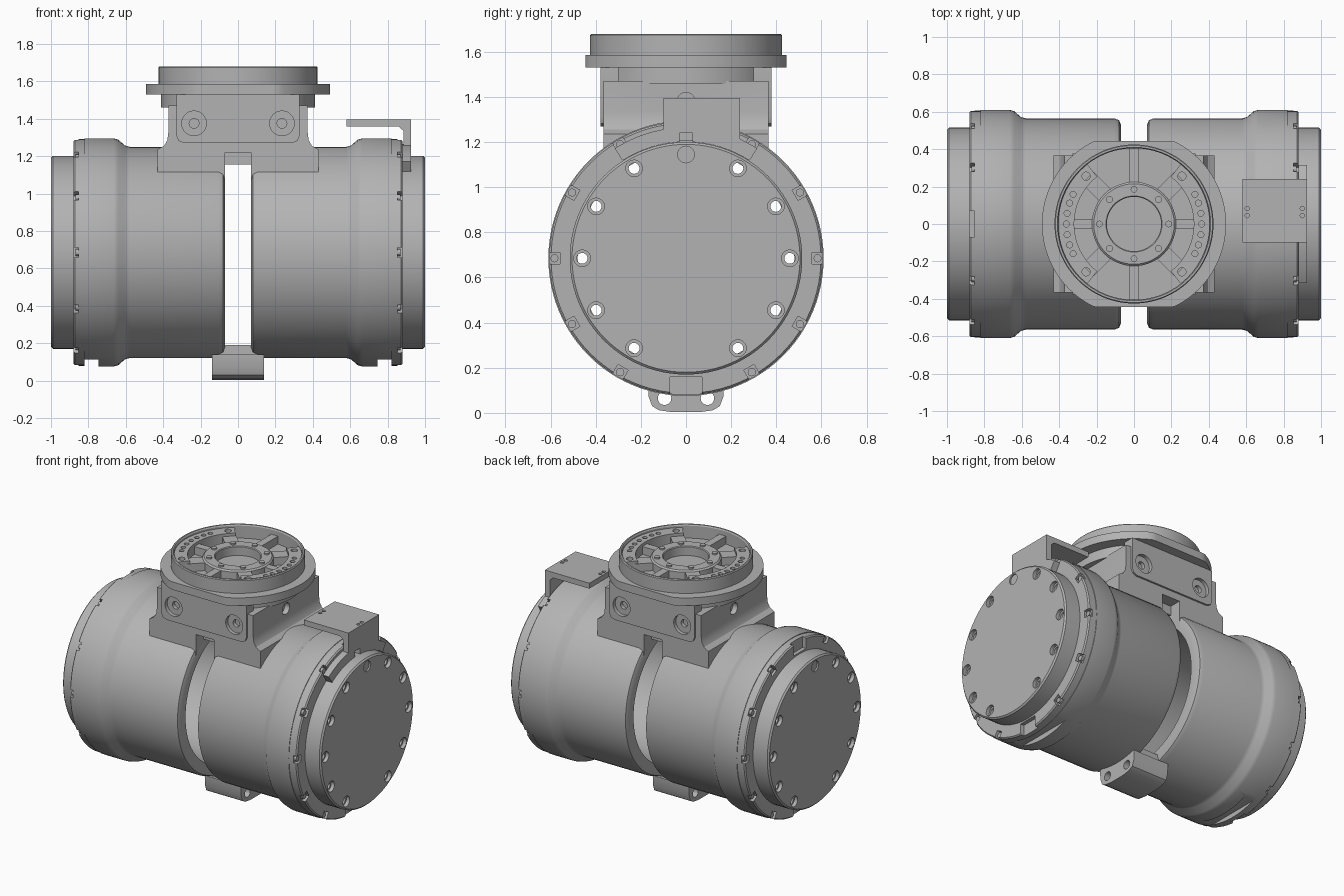
import bpy, bmesh
from math import sin, cos, pi, radians
from mathutils import Matrix, Vector

if "Cube" in bpy.data.objects:
    bpy.data.objects.remove(bpy.data.objects["Cube"])

GREY = (0.45, 0.45, 0.45, 1)
grey = bpy.data.materials.new("machined_grey")
grey.use_nodes = True
grey.diffuse_color = GREY
grey.node_tree.nodes["Principled BSDF"].inputs["Base Color"].default_value = GREY

AXIS = 0.685  # height of the drum axis
TURN = {"x": Matrix.Rotation(pi / 2, 4, "Y"), "y": Matrix.Rotation(pi / 2, 4, "X"), "z": Matrix()}


def smooth(ob):
    ob.data.shade_smooth()
    ob.data.set_sharp_from_angle(angle=radians(28))


def finish(name, bm):
    bmesh.ops.recalc_face_normals(bm, faces=bm.faces)
    me = bpy.data.meshes.new(name)
    bm.to_mesh(me)
    bm.free()
    me.materials.append(grey)
    ob = bpy.data.objects.new(name, me)
    bpy.context.collection.objects.link(ob)
    smooth(ob)
    return ob


def add_box(bm, lo, hi, turn=Matrix()):
    lo, hi = Vector(lo), Vector(hi)
    m = turn @ Matrix.Translation((lo + hi) / 2) @ Matrix.Diagonal((*(hi - lo), 1))
    bmesh.ops.create_cube(bm, size=1, matrix=m)


def add_cyl(bm, centre, axis, r, depth, seg=20):
    bmesh.ops.create_cone(bm, cap_ends=True, segments=seg, radius1=r, radius2=r, depth=depth,
                          matrix=Matrix.Translation(centre) @ TURN[axis])


def box(name, lo, hi):
    bm = bmesh.new()
    add_box(bm, lo, hi)
    return finish(name, bm)


def lathe(name, profile, axis="x", side=1):
    """Spin a closed (along, radius) profile around the drum axis or the vertical."""
    bm = bmesh.new()
    if axis == "x":
        pts, cen, ax = [(side * a, 0, AXIS + r) for a, r in profile], (0, 0, AXIS), (1, 0, 0)
    else:
        pts, cen, ax = [(r, 0, a) for a, r in profile], (0, 0, 0), (0, 0, 1)
    vs = [bm.verts.new(p) for p in pts]
    es = [bm.edges.new((v, vs[(i + 1) % len(vs)])) for i, v in enumerate(vs)]
    bmesh.ops.spin(bm, geom=vs + es, cent=cen, axis=ax, angle=2 * pi, steps=96)
    bmesh.ops.remove_doubles(bm, verts=bm.verts, dist=1e-4)
    return finish(name, bm)


def prism(name, pts, axis, a, b):
    """Extrude an outline along an axis from a to b."""
    place = {"x": lambda u, v: (a, u, v), "y": lambda u, v: (u, a, v), "z": lambda u, v: (u, v, a)}[axis]
    bm = bmesh.new()
    face = bm.faces.new([bm.verts.new(place(u, v)) for u, v in pts])
    out = bmesh.ops.extrude_face_region(bm, geom=[face])
    move = Vector([(b - a) * (axis == k) for k in "xyz"])
    bmesh.ops.translate(bm, vec=move, verts=[g for g in out["geom"] if isinstance(g, bmesh.types.BMVert)])
    return finish(name, bm)


def cut(ob, bm):
    """Subtract the shapes in bm from the object for good."""
    tool = finish("cutter", bm)
    tool.hide_render = True
    mod = ob.modifiers.new("cut", "BOOLEAN")
    mod.object, mod.operation, mod.solver = tool, "DIFFERENCE", "EXACT"
    bpy.context.view_layer.update()
    me = bpy.data.meshes.new_from_object(ob.evaluated_get(bpy.context.evaluated_depsgraph_get()))
    ob.modifiers.clear()
    ob.data = me
    bpy.data.objects.remove(tool)
    smooth(ob)


def arc(r, a0, a1, n=24):
    return [(r * cos(radians(a0 + (a1 - a0) * i / n)), r * sin(radians(a0 + (a1 - a0) * i / n))) for i in range(n + 1)]


def clipped_disc(name, r, ymax, z0, z1):
    pts = [(x, max(-ymax, min(ymax, y))) for x, y in arc(r, 0, 360, 96)[:-1]]
    return prism(name, pts, "z", z0, z1)


def mirrored(half):
    return half + [(-u, v) for u, v in reversed(half)]


# Drums, end rings and end caps, one set on each side
for side, label in ((1, "left"), (-1, "right")):
    drum = lathe(label + "_drum", [(.07, .48), (.07, .53), (.08, .555), (.105, .565), (.58, .565), (.605, .572),
                                   (.64, .603), (.665, .61), (.82, .61), (.82, .48)], side=side)
    bm = bmesh.new()
    x0, x1 = sorted((side * .745, side * .83))
    add_box(bm, (x0, -.3, 0), (x1, .3, .112))
    cut(drum, bm)

    ring = lathe(label + "_end_ring", [(.82, .48), (.82, .606), (.872, .606), (.88, .598), (.88, .48)], side=side)
    bm = bmesh.new()
    heads = bmesh.new()
    x0, x1 = sorted((side * .853, side * .9))
    for k in range(12):
        t = Matrix.Translation((0, 0, AXIS)) @ Matrix.Rotation(k * pi / 6, 4, "X")
        wide, low = (.07, .525) if k in (0, 6) else (.026, .558)
        add_box(bm, (x0, -wide, low), (x1, wide, .65), t)
        if k not in (0, 6):
            add_cyl(heads, t @ Vector((side * .855, 0, .583)), "x", .018, .03, 12)
    cut(ring, bm)
    finish(label + "_ring_bolts", heads)

    cap = lathe(label + "_end_cap", [(1, 0), (1, .505), (.99, .515), (.86, .515), (.86, .48), (.95, .48), (.95, 0)],
                side=side)
    wide, narrow = bmesh.new(), bmesh.new()
    for k in range(12):
        if k == 6:
            continue
        a = k * pi / 6
        spot = (side, .46 * sin(a), AXIS + .46 * cos(a))
        add_cyl(wide, spot, "x", .037, .05 if k else .02)
        if k:
            add_cyl(narrow, spot, "x", .024, .2)
    cut(cap, wide)
    cut(cap, narrow)

# Neck rising from both drums, with a slot over the gap
neck = prism("neck", mirrored([(.43, .95), (.43, 1.235), (.395, 1.255), (.378, 1.285), (.372, 1.33), (.372, 1.47)]),
             "y", -.365, .365)
bm = bmesh.new()
add_cyl(bm, (0, 0, AXIS), "x", .48, 2, 96)
cut(neck, bm)
bm = bmesh.new()
add_box(bm, (-.07, -.5, .8), (.07, .5, 1.155))
cut(neck, bm)
bm = bmesh.new()
for s in (1, -1):
    y0, y1 = sorted((s * .28, s * .5))
    add_box(bm, (-.07, y0, .9), (.07, y1, 1.22))
    add_cyl(bm, (s * .375, 0, 1.38), "x", .04, .08)
cut(neck, bm)

# Bolted pads on the front and back of the neck
for s, label in ((-1, "front"), (1, "back")):
    pad = prism(label + "_pad", mirrored([(.29, 1.27), (.318, 1.282), (.33, 1.31), (.33, 1.53)]),
                "y", s * .30, s * .378)
    for r, depth in ((.066, .05), (.026, .1)):
        for target in (pad, neck):
            bm = bmesh.new()
            for x in (-.235, .235):
                add_cyl(bm, (x, s * .378, 1.375), "y", r, depth, 28)
            cut(target, bm)

# Flange stack and output ring
clipped_disc("flange_base", .412, .372, 1.46, 1.535)
clipped_disc("flange_plate", .492, .445, 1.53, 1.585)
lathe("output_rim", [(1.58, .405), (1.672, .405), (1.68, .41), (1.68, .42), (1.674, .425), (1.58, .425)], "z")
lathe("hub", [(1.58, .145), (1.645, .145), (1.65, .15), (1.65, .215), (1.64, .225), (1.58, .225)], "z")

# Bolt sectors, spokes and hub bolts inside the rim
for s, label in ((0, "left"), (180, "right")):
    sector = prism(label + "_bolt_sector", arc(.407, s - 52, s + 52) + arc(.32, s + 52, s - 52), "z", 1.58, 1.66)
    bm = bmesh.new()
    for a in (-45, -26, -18, -9, 0, 9, 18, 26, 45):
        t = radians(s + a)
        add_cyl(bm, (.362 * cos(t), .362 * sin(t), 1.66), "z", .022 if abs(a) == 45 else .016, .06, 14)
    cut(sector, bm)
spokes, bolts = bmesh.new(), bmesh.new()
for k in range(8):
    t = Matrix.Rotation(k * pi / 4, 4, "Z")
    w, reach = (.045, .35) if k % 2 else (.026, .406 if k in (2, 6) else .33)
    add_box(spokes, (.21, -w, 1.58), (reach, w, 1.64), t)
    add_cyl(bolts, t @ Vector((.185, 0, 1.65)), "z", .018, .02, 12)
finish("spokes", spokes)
finish("hub_bolts", bolts)

# Lower lug joining the drums
lug = prism("lower_lug", mirrored([(.168, .14), (.165, .07), (.15, .03), (.12, .012), (.06, .003)]), "x", -.14, .14)
bm = bmesh.new()
for y in (-.095, .095):
    add_cyl(bm, (0, y, .065), "x", .03, 1)
cut(lug, bm)
prism("lug_bridge", mirrored([(.13, .1), (.105, .14), (.075, .17), (.072, .19)]), "y", -.15, .15)

# Sensor bracket on the left end
plate = prism("bracket_plate", [(.58, 1.357), (.86, 1.357), (.885, 1.335), (.885, 1.2), (.925, 1.2), (.925, 1.395),
                                (.58, 1.395)], "y", -.10, .24)
bm = bmesh.new()
for x in (.605, .9):
    for y in (.045, .083):
        add_cyl(bm, (x, y, 1.395), "z", .012, .03, 12)
cut(plate, bm)
foot = prism("bracket_foot", [(u, AXIS + v) for u, v in arc(.58, 57, 123) + arc(.516, 123, 57)], "x", .88, .925)
for target in (plate, foot):
    bm = bmesh.new()
    add_box(bm, (.86, -.028, 1.1), (.95, .028, 1.24))
    cut(target, bm)
